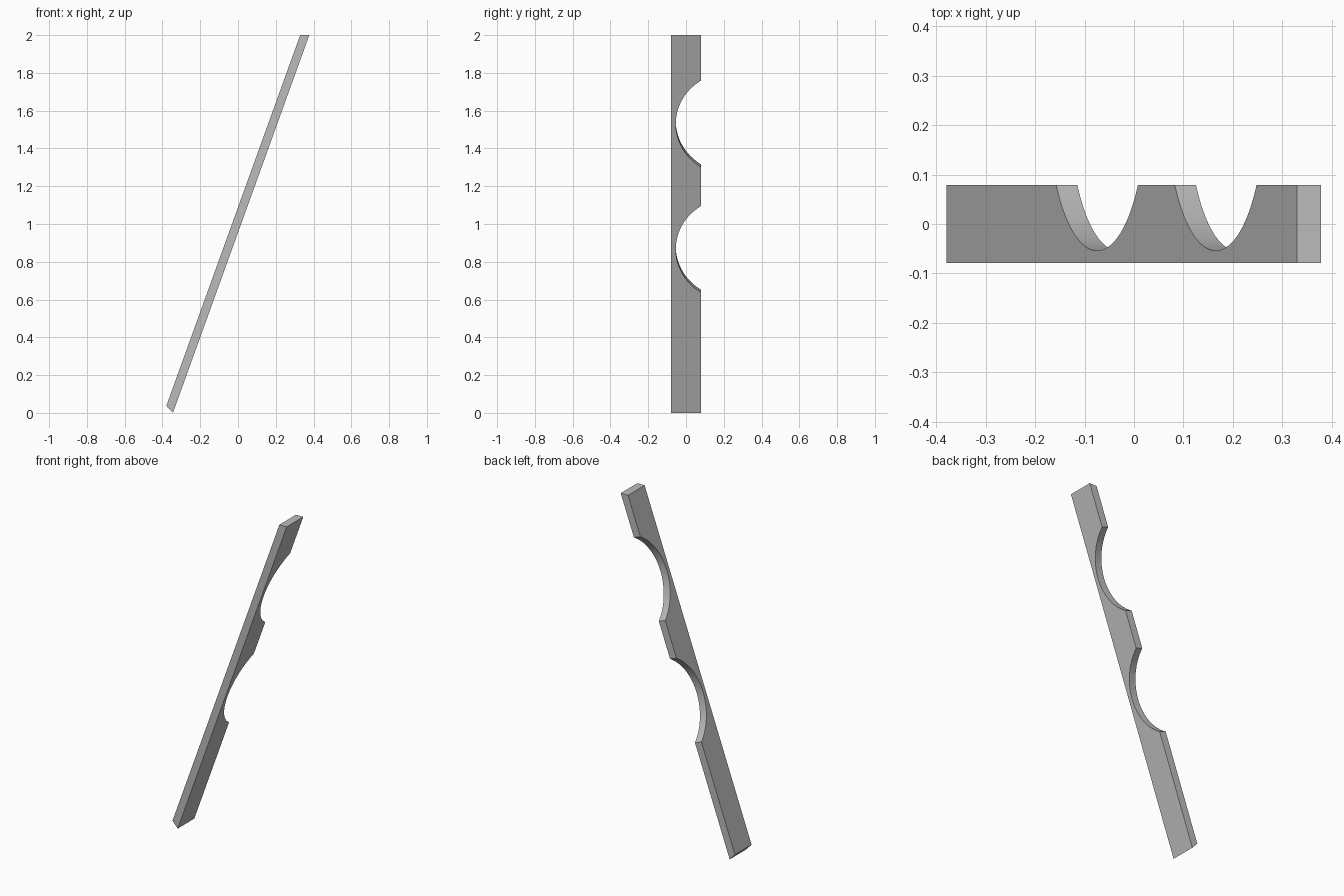
import bpy
import bmesh
import math
from mathutils import Vector

cube = bpy.data.objects.get("Cube")
if cube:
    bpy.data.objects.remove(cube, do_unlink=True)

# Bar frame: "along" runs up the leaning bar, "across" goes through its thickness
LEAN = math.atan(0.361)
along = Vector((math.sin(LEAN), 0, math.cos(LEAN)))
across = Vector((-math.cos(LEAN), 0, math.sin(LEAN)))
foot = Vector((-0.3445, 0, 0))
THICK, HALF_WIDTH = 0.0455, 0.0785
LENGTH = 2 / math.cos(LEAN)

# Round scallops cut into the back edge
RADIUS, CENTRE_Y, STEPS = 0.289, 0.235, 40
SCALLOPS = [z / math.cos(LEAN) for z in (0.866, 1.53)]


def scallop(centre):
    """Arc points (distance along, y) from the lower rim to the upper rim."""
    half = math.acos((CENTRE_Y - HALF_WIDTH) / RADIUS)
    angles = [half * (2 * i / STEPS - 1) for i in range(STEPS + 1)]
    return [(centre + RADIUS * math.sin(a), CENTRE_Y - RADIUS * math.cos(a))
            for a in angles]


# Side profile of the bar
profile = [(0, -HALF_WIDTH), (0, HALF_WIDTH)]
for centre in SCALLOPS:
    profile += scallop(centre)
profile += [(LENGTH, HALF_WIDTH), (LENGTH, -HALF_WIDTH)]


def far_shift(s):
    """Bevel of the two ends: angled foot, level top."""
    if s == 0:
        return 0.0235
    if s == LENGTH:
        return -THICK * math.tan(LEAN)
    return 0


# Skin the profile through the thickness
bm = bmesh.new()
near = [bm.verts.new(foot + along * s + Vector((0, y, 0))) for s, y in profile]
far = [bm.verts.new(foot + along * (s + far_shift(s)) + across * THICK + Vector((0, y, 0)))
       for s, y in profile]
bm.faces.new(near)
bm.faces.new(far[::-1])
count = len(profile)
for i in range(count):
    j = (i + 1) % count
    bm.faces.new((near[i], far[i], far[j], near[j]))
bmesh.ops.recalc_face_normals(bm, faces=bm.faces)
mesh = bpy.data.meshes.new("scalloped_bar")
bm.to_mesh(mesh)
bm.free()

bar = bpy.data.objects.new("scalloped_bar", mesh)
bpy.context.collection.objects.link(bar)

# Plain grey material
grey = bpy.data.materials.new("plain_grey")
grey.use_nodes = True
colour = (0.5, 0.5, 0.5, 1)
grey.diffuse_color = colour
grey.node_tree.nodes["Principled BSDF"].inputs["Base Color"].default_value = colour
mesh.materials.append(grey)

# Smooth scallops, sharp edges elsewhere
bpy.ops.object.select_all(action="DESELECT")
bar.select_set(True)
bpy.context.view_layer.objects.active = bar
bpy.ops.object.shade_smooth_by_angle(angle=math.radians(30))
